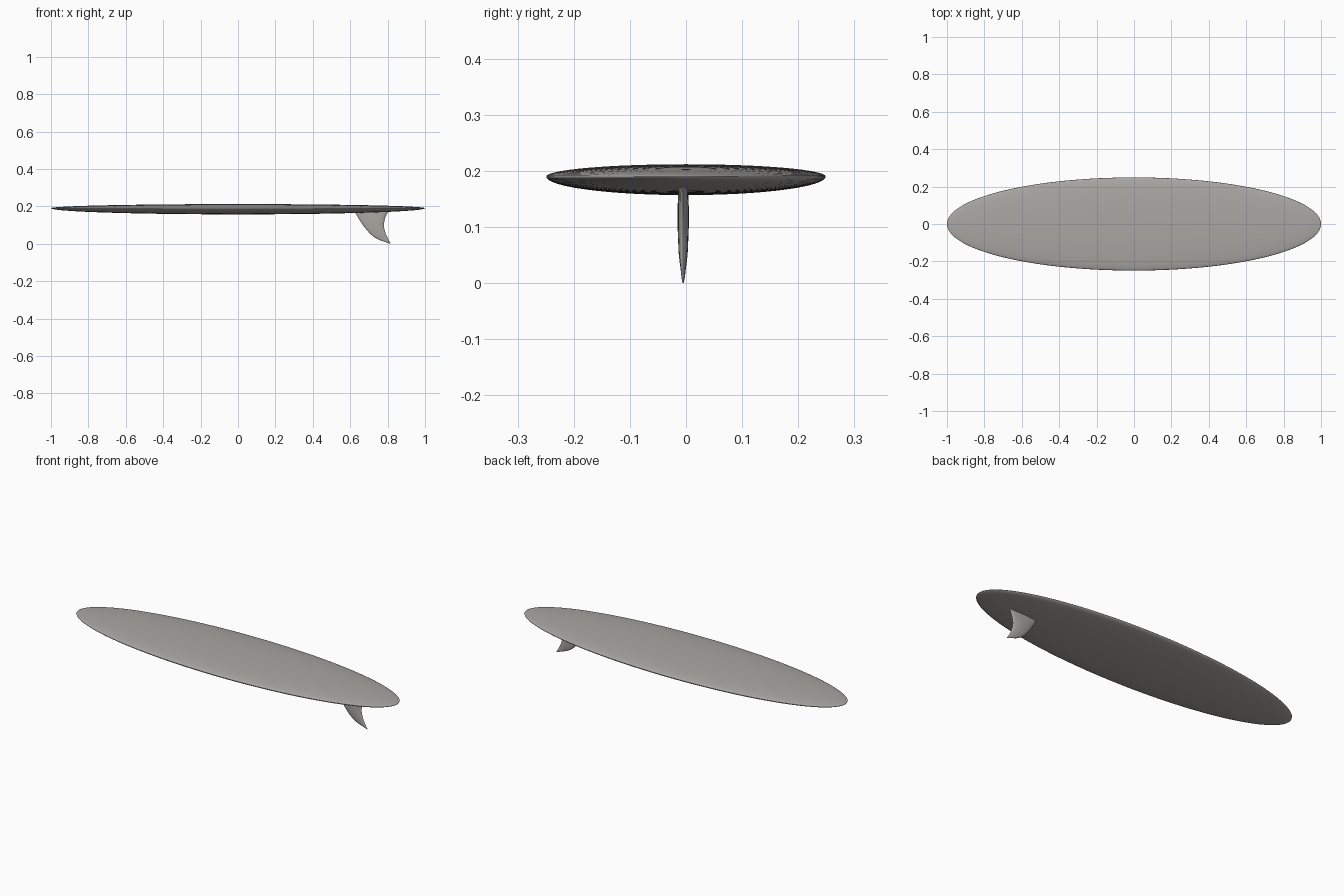
import bpy, bmesh, math

if "Cube" in bpy.data.objects:
    bpy.data.objects.remove(bpy.data.objects["Cube"])

grey = bpy.data.materials.new("warm_grey")
grey.diffuse_color = (0.40, 0.39, 0.37, 1)
grey.use_nodes = True
grey.node_tree.nodes["Principled BSDF"].inputs["Base Color"].default_value = grey.diffuse_color


def finish(name, bm):
    bmesh.ops.recalc_face_normals(bm, faces=bm.faces)
    mesh = bpy.data.meshes.new(name)
    bm.to_mesh(mesh)
    bm.free()
    mesh.materials.append(grey)
    obj = bpy.data.objects.new(name, mesh)
    bpy.context.collection.objects.link(obj)
    bpy.context.view_layer.objects.active = obj
    obj.select_set(True)
    bpy.ops.object.shade_smooth_by_angle(angle=math.radians(50))
    obj.select_set(False)


# Board: flattened ellipsoid, poles at nose and tail, deck flatter than hull
bm = bmesh.new()
bmesh.ops.create_uvsphere(bm, u_segments=64, v_segments=64, radius=1)
for v in bm.verts:
    x, y, z = v.co.z, v.co.x, v.co.y
    v.co = (x, y * 0.249, 0.19 + z * (0.022 if z > 0 else 0.033))
finish("board", bm)

# Fin: foil sections (height, leading x, trailing x, half thickness)
sections = [(0.18, 0.618, 0.811, 0.008), (0.16, 0.630, 0.796, 0.009),
            (0.136, 0.644, 0.786, 0.010), (0.10, 0.667, 0.779, 0.010),
            (0.075, 0.687, 0.783, 0.009), (0.053, 0.706, 0.790, 0.008),
            (0.035, 0.728, 0.798, 0.006), (0.02, 0.756, 0.806, 0.004),
            (0.010, 0.785, 0.812, 0.003), (0.0, 0.812, 0.818, 0.001)]
N = 20
bm = bmesh.new()
rings = []
for z, x0, x1, t in sections:
    ring = []
    for i in range(N):
        a = 2 * math.pi * i / N
        ring.append(bm.verts.new(((x0 + x1) / 2 + (x1 - x0) / 2 * math.cos(a),
                                  -0.005 + t * math.sin(a), z)))
    rings.append(ring)
for r0, r1 in zip(rings, rings[1:]):
    for i in range(N):
        j = (i + 1) % N
        bm.faces.new((r0[i], r0[j], r1[j], r1[i]))
bm.faces.new(rings[0])
bm.faces.new(rings[-1])
finish("fin", bm)
